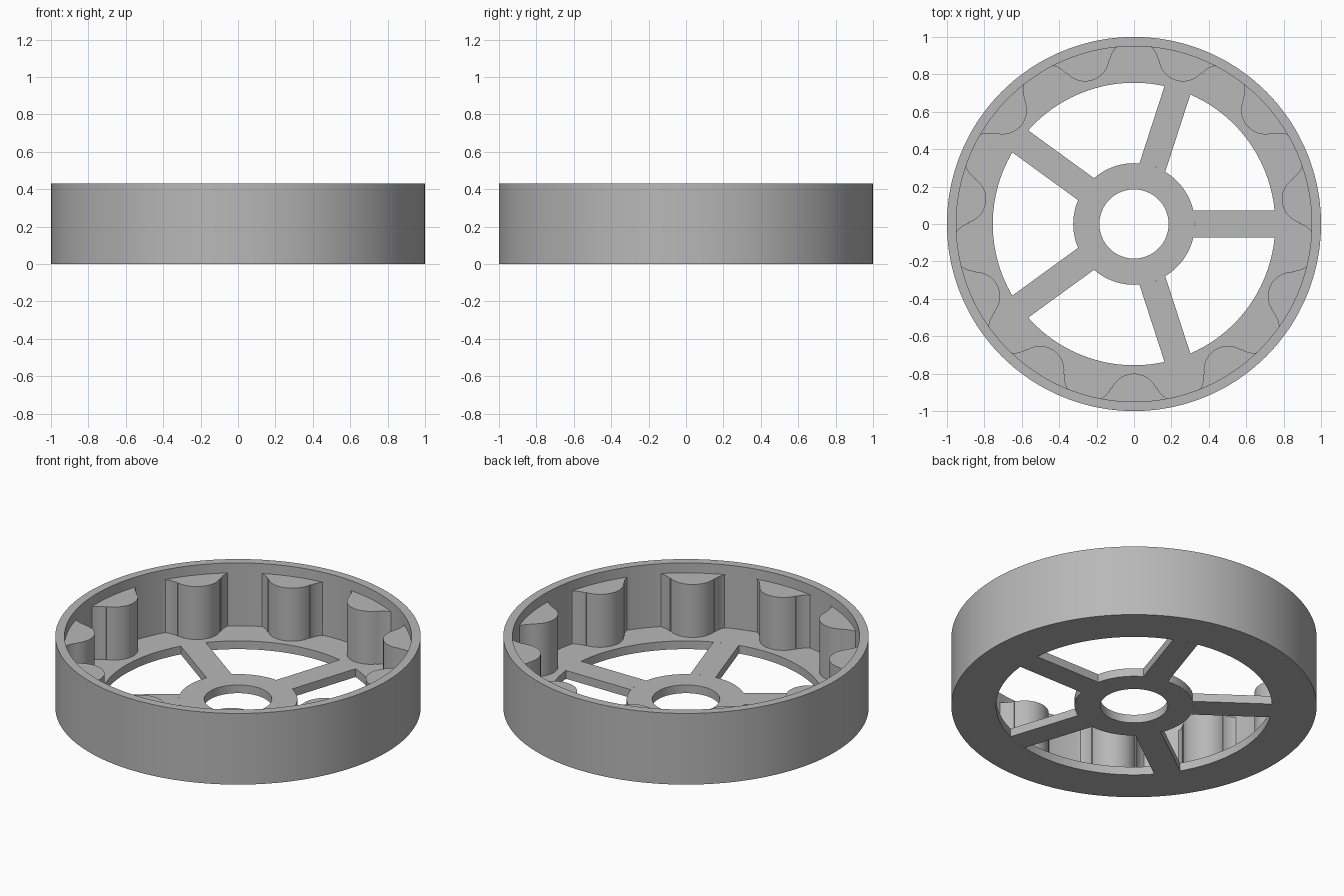
import bpy, bmesh, math
from mathutils import Matrix

cube = bpy.data.objects.get("Cube")
if cube:
    bpy.data.objects.remove(cube, do_unlink=True)

HEIGHT, FLOOR, LOBE_TOP = 0.43, 0.05, 0.37
OUTER, WALL, OPENING = 1.0, 0.95, 0.755
HUB, BORE, SPOKE_HALF = 0.325, 0.185, 0.0725
LOBES, SPOKES = 11, 5

grey = bpy.data.materials.new("plain_grey")
grey.use_nodes = True
grey.diffuse_color = (0.48, 0.48, 0.48, 1)
grey.node_tree.nodes["Principled BSDF"].inputs["Base Color"].default_value = (0.48, 0.48, 0.48, 1)


def finish(bm, name):
    bmesh.ops.remove_doubles(bm, verts=bm.verts, dist=0.00005)
    bmesh.ops.recalc_face_normals(bm, faces=bm.faces)
    mesh = bpy.data.meshes.new(name)
    bm.to_mesh(mesh)
    bm.free()
    mesh.materials.append(grey)
    obj = bpy.data.objects.new(name, mesh)
    bpy.context.collection.objects.link(obj)
    bpy.ops.object.select_all(action='DESELECT')
    obj.select_set(True)
    bpy.context.view_layer.objects.active = obj
    bpy.ops.object.shade_smooth_by_angle(angle=math.radians(35))


def ring(name, angles, sections):
    """Closed band through (radii, z) sections; radii is a number or one per angle."""
    bm = bmesh.new()
    loops = []
    for radii, z in sections:
        if not isinstance(radii, list):
            radii = [radii] * len(angles)
        loops.append([bm.verts.new((r * math.cos(a), r * math.sin(a), z))
                      for a, r in zip(angles, radii)])
    n = len(angles)
    for i, low in enumerate(loops):
        high = loops[(i + 1) % len(loops)]
        for k in range(n):
            m = (k + 1) % n
            bm.faces.new((low[k], low[m], high[m], high[k]))
    finish(bm, name)


def half_lobe(steps=14):
    """Half a wave: round lobe flowing into a round pocket cut off by the wall."""
    radius, lobe_r, pocket_r = 0.13, 0.93, 0.855
    half = math.pi / LOBES
    px, py = pocket_r * math.sin(half), pocket_r * math.cos(half)
    turn = math.atan2(px, lobe_r - py)      # direction from lobe to pocket centre
    pts = []
    for i in range(steps + 1):
        t = turn * i / steps
        pts.append((radius * math.sin(t), lobe_r - radius * math.cos(t)))
    start = math.atan2(-px, lobe_r - py)
    for i in range(steps + 1):
        t = start + (half - start) * i / steps
        pts.append((px + radius * math.sin(t), py + radius * math.cos(t)))
    out, last = [], -1
    for x, y in pts:
        last = max(math.atan2(x, y), last + 0.0005)
        out.append((last, min(math.hypot(x, y), WALL)))
    out[-1] = (half, WALL)
    return out


# Lobed rim, wall and floor flange in one band
half = half_lobe()
wave = [(-a, r) for a, r in reversed(half[1:])] + half[:-1]
angles, radii = [], []
for k in range(LOBES):
    base = -math.pi / 2 + k * math.tau / LOBES
    for a, r in wave:
        angles.append(base + a)
        radii.append(r)
ring("lobed_rim", angles, [
    (radii, FLOOR), (radii, LOBE_TOP), (WALL, LOBE_TOP), (WALL, HEIGHT),
    (OUTER, HEIGHT), (OUTER, 0), (OPENING, 0), (OPENING, FLOOR)])

# Hub
ring("hub", [math.tau * k / 96 for k in range(96)],
     [(BORE, 0), (BORE, FLOOR), (HUB, FLOOR), (HUB, 0)])

# Spokes with ends that follow the hub and rim curves
for s in range(SPOKES):
    bm = bmesh.new()
    rows = []
    for j in range(9):
        y = SPOKE_HALF * (j / 4 - 1)
        inner, outer = (math.sqrt(r * r - y * y) for r in (HUB, OPENING))
        rows.append([bm.verts.new(p) for p in (
            (inner, y, 0), (outer, y, 0), (outer, y, FLOOR), (inner, y, FLOOR))])
    for a, b in zip(rows, rows[1:]):
        bm.faces.new((a[0], a[1], b[1], b[0]))
        bm.faces.new((a[3], a[2], b[2], b[3]))
    bm.faces.new(rows[0])
    bm.faces.new(rows[-1])
    bmesh.ops.rotate(bm, verts=bm.verts, cent=(0, 0, 0),
                     matrix=Matrix.Rotation(math.tau * s / SPOKES, 3, 'Z'))
    finish(bm, f"spoke_{s + 1}")
